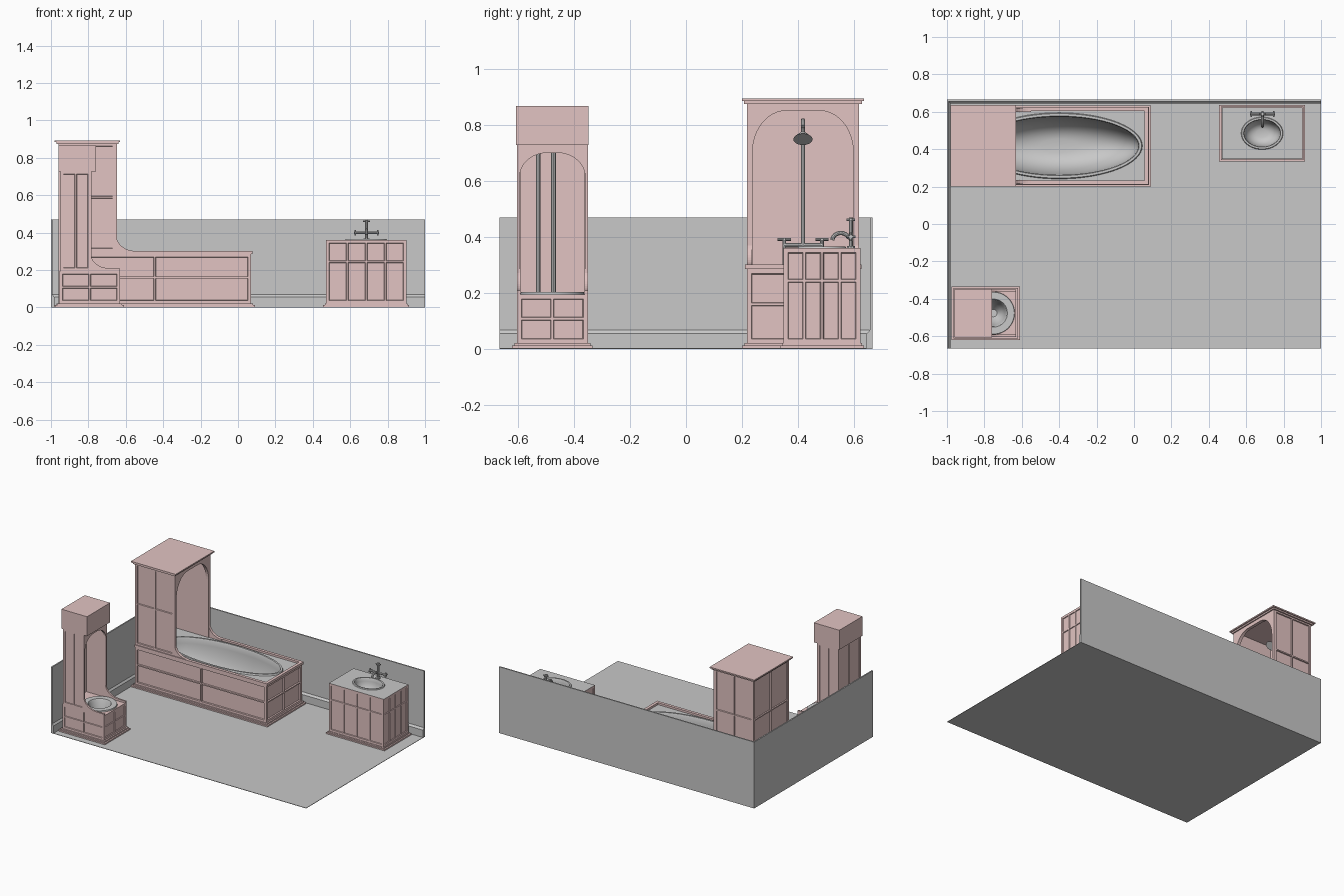
import bpy, bmesh, math
from mathutils import Vector

if "Cube" in bpy.data.objects:
    bpy.data.objects.remove(bpy.data.objects["Cube"])


def material(name, col):
    m = bpy.data.materials.new(name)
    m.diffuse_color = (*col, 1)
    m.use_nodes = True
    m.node_tree.nodes["Principled BSDF"].inputs["Base Color"].default_value = m.diffuse_color
    return m


GREY = material("light grey", (0.58, 0.58, 0.58))
PINK = material("dusty pink wood", (0.76, 0.55, 0.54))


def finish(name, bm, mats, smooth=False, recalc=True):
    if recalc:
        bmesh.ops.recalc_face_normals(bm, faces=bm.faces)
    me = bpy.data.meshes.new(name)
    bm.to_mesh(me)
    bm.free()
    for m in mats:
        me.materials.append(m)
    if smooth:
        me.shade_smooth()
        me.set_sharp_from_angle(angle=math.radians(35))
    ob = bpy.data.objects.new(name, me)
    bpy.context.collection.objects.link(ob)
    return ob


def box(name, x0, x1, y0, y1, z0, z1, mat):
    bm = bmesh.new()
    bmesh.ops.create_cube(bm, size=1)
    for v in bm.verts:
        v.co = (x0 + (v.co.x + .5) * (x1 - x0), y0 + (v.co.y + .5) * (y1 - y0),
                z0 + (v.co.z + .5) * (z1 - z0))
    return finish(name, bm, [mat])


def prism(name, pts, plane, a0, a1, mat):
    """Extrude a 2D outline along the axis its plane leaves out."""
    bm = bmesh.new()
    place = (lambda p, a: (p[0], a, p[1])) if plane == "xz" else (lambda p, a: (a, p[0], p[1]))
    f = bm.faces.new([bm.verts.new(place(p, a0)) for p in pts])
    g = bmesh.ops.extrude_face_region(bm, geom=[f])
    step = Vector(place((0, 0), a1 - a0))
    bmesh.ops.translate(bm, verts=[v for v in g["geom"] if isinstance(v, bmesh.types.BMVert)], vec=step)
    return finish(name, bm, [mat])


def panelled_side(bm, o, u, v, cols, rows, border, depth):
    """A flat side divided into recessed panels."""
    def cuts(length, fr):
        return [0] + [border / length + (1 - 2 * border / length) * f for f in fr] + [1]
    cu, cv = cuts(u.length, [i / cols for i in range(cols + 1)]), cuts(v.length, rows)
    grid = [[bm.verts.new(o + u * a + v * b) for a in cu] for b in cv]
    inner = []
    for j in range(len(cv) - 1):
        for i in range(len(cu) - 1):
            f = bm.faces.new((grid[j][i], grid[j][i + 1], grid[j + 1][i + 1], grid[j + 1][i]))
            if 0 < i < len(cu) - 2 and 0 < j < len(cv) - 2:
                inner.append(f)
    bm.normal_update()
    bmesh.ops.inset_individual(bm, faces=inner, thickness=0.006)
    bmesh.ops.inset_individual(bm, faces=inner, thickness=0.003, depth=-depth)


def cabinet(name, x0, x1, y0, y1, z0, z1, nx, ny, rows, border=0.012, depth=0.006, sides="LRFB"):
    bm = bmesh.new()
    X, Y, Z = Vector((x1 - x0, 0, 0)), Vector((0, y1 - y0, 0)), Vector((0, 0, z1 - z0))
    spec = {"L": ((x0, y1, z0), -Y, ny), "R": ((x1, y0, z0), Y, ny),
            "F": ((x0, y0, z0), X, nx), "B": ((x1, y1, z0), -X, nx)}
    for s in sides:
        o, u, n = spec[s]
        panelled_side(bm, Vector(o), u, Z, n, rows, border, depth)
    return finish(name, bm, [PINK], recalc=False)


def plinth(name, x0, x1, y0, y1):
    box(name + "_lower", x0 - .02, x1 + .02, y0 - .017, y1 + .017, 0.002, 0.012, PINK)
    box(name + "_upper", x0 - .01, x1 + .01, y0 - .009, y1 + .009, 0.012, 0.021, PINK)


def basin(name, rect, z, cx, cy, rings, deck):
    """Rectangular deck with an oval bowl; rings are (rx, ry, z)."""
    bm, n = bmesh.new(), 64
    x0, x1, y0, y1 = rect
    loops = []
    ang = [2 * math.pi * i / n for i in range(n)]
    row = []
    for t in ang:
        k = max(abs(math.cos(t)), abs(math.sin(t)))
        row.append(bm.verts.new(((x0 + x1) / 2 + (x1 - x0) / 2 * math.cos(t) / k,
                                 (y0 + y1) / 2 + (y1 - y0) / 2 * math.sin(t) / k, z)))
    loops.append(row)
    for rx, ry, rz in rings:
        loops.append([bm.verts.new((cx + rx * math.cos(t), cy + ry * math.sin(t), rz)) for t in ang])
    for j in range(len(loops) - 1):
        a, b = loops[j], loops[j + 1]
        for i in range(n):
            f = bm.faces.new((a[i], a[(i + 1) % n], b[(i + 1) % n], b[i]))
            f.material_index = 1 if j == 0 else 0
    bm.faces.new(loops[-1])
    return finish(name, bm, [GREY, deck], True, recalc=False)


def bowl_rings(rx, ry, lip, z, top, bottom, steps=8):
    rings = [(rx, ry, z), (rx - lip * .2, ry - lip * .2, top), (rx - lip * .8, ry - lip * .8, top)]
    ax, ay = rx - lip, ry - lip
    for i in range(steps):
        t = math.pi / 2 * i / steps
        s = math.cos(t) ** 0.7
        rings.append((ax * s, ay * s, z - (z - bottom) * math.sin(t)))
    return rings


def tube(name, pts, r, mat=GREY):
    cu = bpy.data.curves.new(name, "CURVE")
    cu.dimensions, cu.bevel_depth, cu.bevel_resolution, cu.use_fill_caps = "3D", r, 3, True
    sp = cu.splines.new("POLY")
    sp.points.add(len(pts) - 1)
    for p, c in zip(sp.points, pts):
        p.co = (*c, 1)
    tmp = bpy.data.objects.new(name + "_path", cu)
    bpy.context.collection.objects.link(tmp)
    me = bpy.data.meshes.new_from_object(tmp.evaluated_get(bpy.context.evaluated_depsgraph_get()))
    bpy.data.objects.remove(tmp)
    bm = bmesh.new()
    bm.from_mesh(me)
    for f in bm.faces:
        f.material_index = 0
    return finish(name, bm, [mat], True)


def arch_frame(name, y0, y1, zb, zt, t, top, rx, rz, x0, x1):
    """Upright frame with a round-cornered opening."""
    a, b = y0 + t, y1 - t
    ts = [math.pi / 2 * i / 12 for i in range(13)]
    left = [(a + rx - rx * math.cos(s), top - rz + rz * math.sin(s)) for s in ts]
    right = [(a + b - p[0], p[1]) for p in reversed(left)]
    pts = [(y0, zb), (y0, zt), (y1, zt), (y1, zb), (b, zb)] + right[::-1] + left[::-1] + [(a, zb)]
    prism(name, pts, "yz", x0, x1, PINK)


def sweep(cx, cz, rx, rz):
    """Concave curve running down and forward."""
    return [(cx - rx * math.cos(t), cz - rz * math.sin(t)) for t in [math.pi / 2 * i / 10 for i in range(11)]]


# Room: floor, two walls, moulded skirting
box("floor", -1, 1, -.665, .665, 0, .003, GREY)
box("back_wall", -1, 1, .656, .665, 0, .47, GREY)
box("left_wall", -1, -.991, -.665, .665, 0, .47, GREY)
prism("back_skirting", [(.656, 0), (.644, 0), (.644, .055), (.656, .068)], "yz", -1, 1, GREY)
prism("left_skirting", [(-.991, 0), (-.981, 0), (-.981, .055), (-.991, .068)], "xz", -.665, .665, GREY)

# Bathtub surround
TY0, TY1 = .217, .617
plinth("tub_plinth", -.96, .07, TY0, TY1)
cabinet("tub_surround", -.96, .07, TY0, TY1, .02, .285, 2, 2, [0, .53, 1], depth=.009)
box("tub_rim_front", -.96, .078, .211, .232, .285, .302, PINK)
box("tub_rim_back", -.96, .078, .604, .625, .285, .302, PINK)
box("tub_rim_end", .057, .078, .211, .625, .285, .302, PINK)
basin("bathtub", (-.945, .06, .225, .61), .288, -.40, .418,
      bowl_rings(.445, .177, .022, .288, .298, .05, 12), GREY)

# Shower tower over the tub
cabinet("tower_skin", -.96, -.65, TY0, TY1, .30, .88, 2, 2, [0, .5, 1], depth=.007, sides="LFB")
box("tower_back_lining", -.95, -.94, .227, .607, .28, .88, PINK)
arm = sweep(-.55, .385, .10, .083) + [(-.55, .29), (-.65, .29)]
for tag, lo, hi, c0, c1 in (("front", .226, .236, TY0, .236), ("back", .598, .608, .598, TY1)):
    box("tower_lining_" + tag, -.95, -.652, lo, hi, .28, .88, PINK)
    prism("tower_arm_" + tag, arm, "xz", c0, c1, PINK)
arch_frame("tower_arch", TY0, TY1, .29, .88, .02, .85, .12, .15, -.67, -.648)
box("cornice_lower", -.97, -.64, .207, .627, .874, .884, PINK)
box("cornice_upper", -.98, -.63, .2, .635, .884, .893, PINK)

# Shower pole, head and taps
SY = .417
arc = [(-.86 - .05 * math.cos(t), SY, .765 + .05 * math.sin(t)) for t in [math.pi * i / 10 for i in range(9)]]
tube("shower_pole", [(-.91, SY, .29)] + arc, .008)
bm = bmesh.new()
bmesh.ops.create_cone(bm, cap_ends=True, segments=32, radius1=.034, radius2=.008, depth=.03)
for v in bm.verts:
    x, z = v.co.x, v.co.z
    v.co = (-.80 + x * .8 + z * -.6, v.co.y + SY, .76 + x * .6 + z * .8)
finish("shower_head", bm, [GREY], True)
tube("shower_mixer_bar", [(-.91, .35, .37), (-.91, .485, .37)], .008)
for i, y in enumerate((.35, .485)):
    tube(f"shower_tap_stem_{i}", [(-.91, y, .30), (-.91, y, .39)], .007)
    tube(f"shower_tap_handle_{i}", [(-.91, y - .024, .391), (-.91, y + .024, .391)], .005)
    tube(f"shower_tap_cross_{i}", [(-.934, y, .391), (-.886, y, .391)], .005)

# Washstand with oval basin
plinth("washstand_plinth", .475, .895, .352, .618)
cabinet("washstand", .47, .90, .347, .623, .02, .36, 4, 4, [0, .67, 1], depth=.005)
basin("washbasin", (.47, .90, .347, .623), .36, .685, .485,
      bowl_rings(.112, .087, .016, .36, .366, .27), GREY)

# Washbasin tap
FX, FY = .687, .588
tube("tap_post", [(FX, FY, .355), (FX, FY, .455)], .008)
tube("tap_foot", [(FX, FY, .36), (FX, FY, .368)], .015)
tube("tap_cap", [(FX, FY, .452), (FX, FY, .47)], .007)
tube("tap_cap_bar", [(FX - .018, FY, .461), (FX + .018, FY, .461)], .005)
tube("tap_cap_cross", [(FX, FY - .015, .461), (FX, FY + .015, .461)], .005)
tube("tap_crossbar", [(FX - .067, FY, .40), (FX + .067, FY, .40)], .007)
for i, s in enumerate((-1, 1)):
    x = FX + s * .06
    tube(f"tap_handle_{i}", [(x, FY, .385), (x, FY, .415)], .005)
    tube(f"tap_handle_cross_{i}", [(x, FY - .016, .40), (x, FY + .016, .40)], .005)
tube("tap_spout", [(FX, FY, .395)] + [(FX, .552 + .03 * math.cos(t), .388 + .026 * math.sin(t))
     for t in [math.pi * (.15 + .85 * i / 10) for i in range(11)]], .008)

# Toilet base, seat and bowl
CY0, CY1 = -.603, -.350
CM = (CY0 + CY1) / 2
plinth("toilet_plinth", -.955, -.63, CY0, CY1)
cabinet("toilet_base", -.955, -.63, CY0, CY1, .02, .195, 2, 2, [0, .5, 1], depth=.005)
basin("toilet_bowl", (-.955, -.63, CY0, CY1), .195, -.752, CM,
      [(.114, .114, .195), (.112, .112, .204), (.075, .075, .204), (.07, .07, .195),
       (.062, .062, .15), (.045, .045, .10), (.02, .02, .07)], PINK)

# Toilet tower with arched niche, pipes and high cistern
cabinet("toilet_tower_skin", -.95, -.786, CY0, CY1, .195, .73, 2, 2, [0, 1], depth=.004, sides="LFB")
box("toilet_tower_lining", -.944, -.936, CY0 + .006, CY1 - .006, .195, .73, PINK)
arm = sweep(-.69, .285, .096, .075) + [(-.63, .208), (-.63, .192), (-.786, .192)]
for tag, a, b, s in (("front", CY0, CY0 + .012, 1), ("back", CY1 - .012, CY1, -1)):
    prism("toilet_arm_" + tag, arm, "xz", a, b, PINK)
    box("toilet_lining_" + tag, -.944, -.79, a + (.005 if s > 0 else 0), b - (.005 if s < 0 else 0), .195, .73, PINK)
arch_frame("toilet_arch", CY0, CY1, .195, .73, .01, .70, .10, .085, -.80, -.784)
box("cistern_box", -.96, -.76, CY0 - .003, CY1 + .003, .728, .866, PINK)
for i, y in enumerate((-.527, -.473)):
    tube(f"flush_pipe_{i}", [(-.90, y, .195), (-.90, y, .73)], .009)
